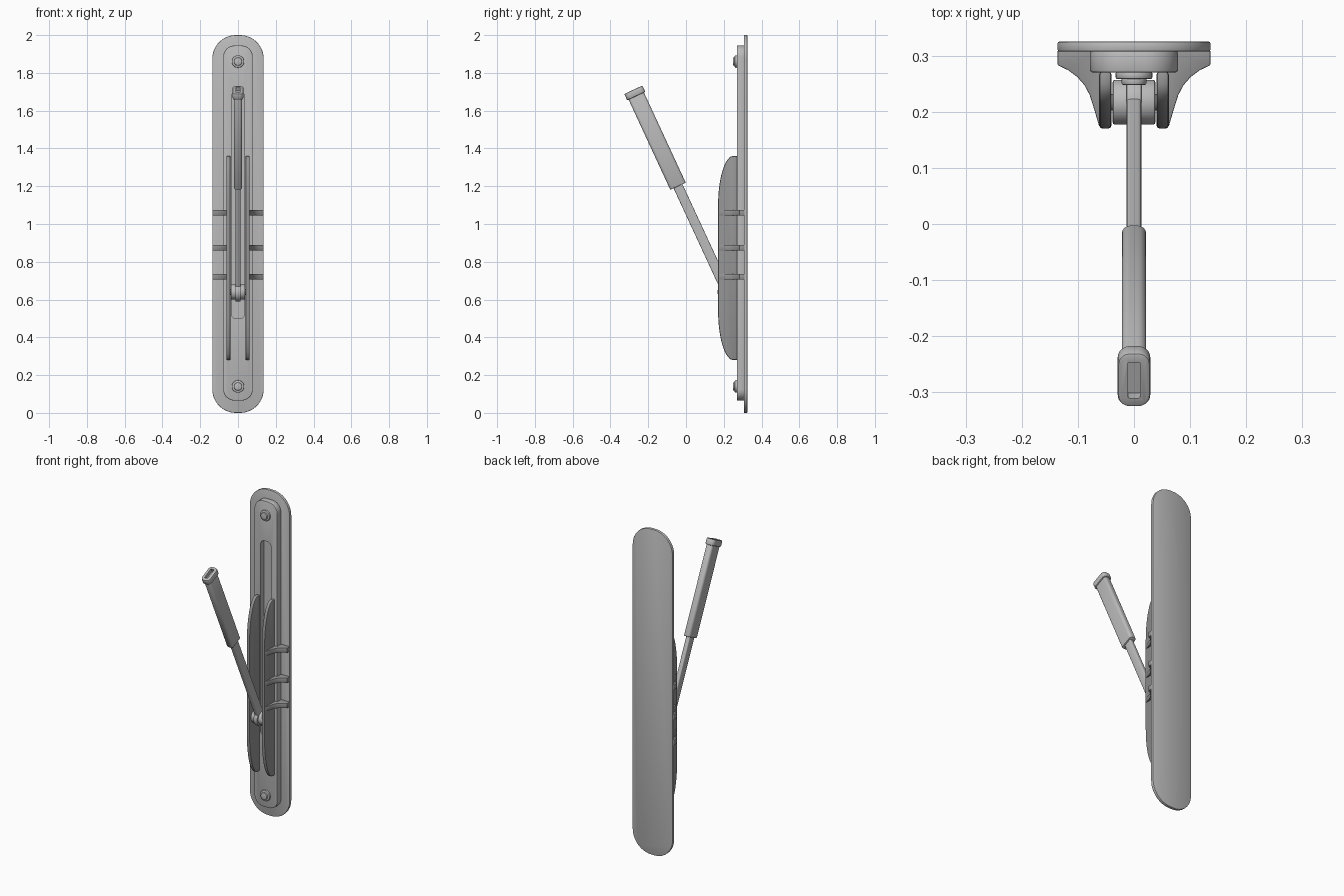
import bpy
import bmesh
from math import sin, cos, pi, radians
from mathutils import Matrix, Vector

cube = bpy.data.objects.get("Cube")
if cube:
    bpy.data.objects.remove(cube, do_unlink=True)


def material(name, value):
    m = bpy.data.materials.new(name)
    m.use_nodes = True
    colour = (value, value, value, 1)
    m.diffuse_color = colour
    m.node_tree.nodes["Principled BSDF"].inputs["Base Color"].default_value = colour
    return m


LIGHT = material("light grey metal", 0.5)
DARK = material("dark grey metal", 0.3)


def frame(origin, u, v):
    """Matrix taking profile axes u, v and extrusion u x v into the world."""
    u, v = Vector(u), Vector(v)
    m = Matrix((u, v, u.cross(v))).transposed().to_4x4()
    return Matrix.Translation(origin) @ m


def rounded(w, h, r, steps=8):
    """Rounded rectangle around the origin."""
    pts = []
    for i, (sx, sy) in enumerate(((1, 1), (-1, 1), (-1, -1), (1, -1))):
        for k in range(steps + 1):
            a = (i + k / steps) * pi / 2
            pts.append((sx * (w / 2 - r) + r * cos(a), sy * (h / 2 - r) + r * sin(a)))
    return pts


def circle(r, n=32):
    return [(r * cos(2 * pi * i / n), r * sin(2 * pi * i / n)) for i in range(n)]


def activate(ob):
    bpy.ops.object.select_all(action="DESELECT")
    ob.select_set(True)
    bpy.context.view_layer.objects.active = ob


def prism(name, pts, place, d0, d1, mat=LIGHT, bevel=0.0):
    """Profile extruded from d0 to d1 in the given frame."""
    bm = bmesh.new()
    face = bm.faces.new([bm.verts.new((x, y, d0)) for x, y in pts])
    ext = bmesh.ops.extrude_face_region(bm, geom=[face])
    moved = [g for g in ext["geom"] if isinstance(g, bmesh.types.BMVert)]
    bmesh.ops.translate(bm, verts=moved, vec=(0, 0, d1 - d0))
    bmesh.ops.remove_doubles(bm, verts=bm.verts, dist=1e-5)
    bm.transform(place)
    bmesh.ops.recalc_face_normals(bm, faces=bm.faces)
    mesh = bpy.data.meshes.new(name)
    bm.to_mesh(mesh)
    bm.free()
    ob = bpy.data.objects.new(name, mesh)
    bpy.context.collection.objects.link(ob)
    mesh.materials.append(mat)
    activate(ob)
    if bevel:
        mod = ob.modifiers.new("Bevel", "BEVEL")
        mod.width, mod.segments, mod.angle_limit = bevel, 2, radians(40)
        bpy.ops.object.modifier_apply(modifier=mod.name)
    bpy.ops.object.shade_smooth_by_angle(angle=radians(35))
    return ob


def cut(ob, cutter):
    """Subtract the cutter, then discard it."""
    mod = ob.modifiers.new("Cut", "BOOLEAN")
    mod.operation, mod.solver, mod.object = "DIFFERENCE", "EXACT", cutter
    activate(ob)
    bpy.ops.object.modifier_apply(modifier=mod.name)
    bpy.data.objects.remove(cutter, do_unlink=True)
    bpy.ops.object.shade_smooth_by_angle(angle=radians(35))


# Wall plates: extrusion runs from the back towards the front
def wall(y, z):
    return frame((0, y, z), (1, 0, 0), (0, 0, 1))


prism("back_plate", rounded(0.272, 2, 0.125, 12), wall(0.325, 1), 0, 0.018, bevel=0.003)
raised = prism("raised_plate", rounded(0.156, 1.88, 0.06), wall(0.309, 1.005), 0, 0.039, bevel=0.004)
cut(raised, prism("slot_cutter", rounded(0.07, 1.2, 0.025), wall(0.3, 1.1), 0, 0.08))

# Bolts with a stepped head
for z, label in ((1.86, "upper"), (0.14, "lower")):
    prism(label + "_bolt_flange", circle(0.033, 24), wall(0.272, z), 0, 0.014, bevel=0.004)
    prism(label + "_bolt_head", circle(0.022, 12), wall(0.262, z), 0, 0.014, bevel=0.003)

# Side fins: a long profile with rounded ends
FRONT, BACK, LOW, HIGH, SWEEP = 0.17, 0.272, 0.28, 1.36, 0.26
fin = [(BACK, LOW), (BACK, HIGH)]
for k in range(13):
    a = k / 12 * pi / 2
    fin.append((0.25 - (0.25 - FRONT) * sin(a), HIGH - SWEEP * (1 - cos(a))))
fin += [(y, LOW + HIGH - z) for y, z in reversed(fin[2:])]
fin_frame = frame((0, 0, 0), (0, 1, 0), (0, 0, 1))

# Curved ribs joining the fins to the back plate
rib = [(0.058, 0.31), (0.136, 0.31), (0.136, 0.283), (0.117, 0.274), (0.101, 0.262),
       (0.088, 0.247), (0.079, 0.23), (0.072, 0.208), (0.062, 0.174), (0.058, 0.174)]
for side, label in ((1, "left"), (-1, "right")):
    ends = sorted((side * 0.04, side * 0.062))
    prism(label + "_fin", fin, fin_frame, *ends, mat=DARK, bevel=0.006)
    for i, z in enumerate((0.72, 0.875, 1.06)):
        prism(f"{label}_rib_{i + 1}", [(side * x, y) for x, y in rib],
              Matrix.Translation((0, 0, z)), -0.015, 0.015, mat=DARK, bevel=0.003)

# Pivot: a hub between the fins and the round eye of the lever
hub = frame((0, 0.217, 0.64), (0, 1, 0), (0, 0, 1))
prism("pivot_hub", circle(0.04), hub, -0.038, 0.038, bevel=0.004)
prism("pivot_pin", circle(0.015, 16), hub, -0.045, 0.045)
prism("lever_eye", circle(0.05), hub, -0.013, 0.013, bevel=0.003)

# Lever: sections stacked along its leaning axis
lean = Vector((0, -0.42, 0.907)).normalized()
lever = frame((0, 0.217, 0.64), (1, 0, 0), lean.cross(Vector((1, 0, 0))))
prism("lever_rod", rounded(0.026, 0.052, 0.006, 3), lever, 0.0, 0.64)
prism("lever_grip", rounded(0.043, 0.09, 0.015), lever, 0.617, 1.15, bevel=0.004)
cap = prism("grip_cap", rounded(0.058, 0.106, 0.022), lever, 1.143, 1.18, bevel=0.006)
cut(cap, prism("cap_cutter", rounded(0.022, 0.07, 0.003, 3), lever, 1.158, 1.2))
